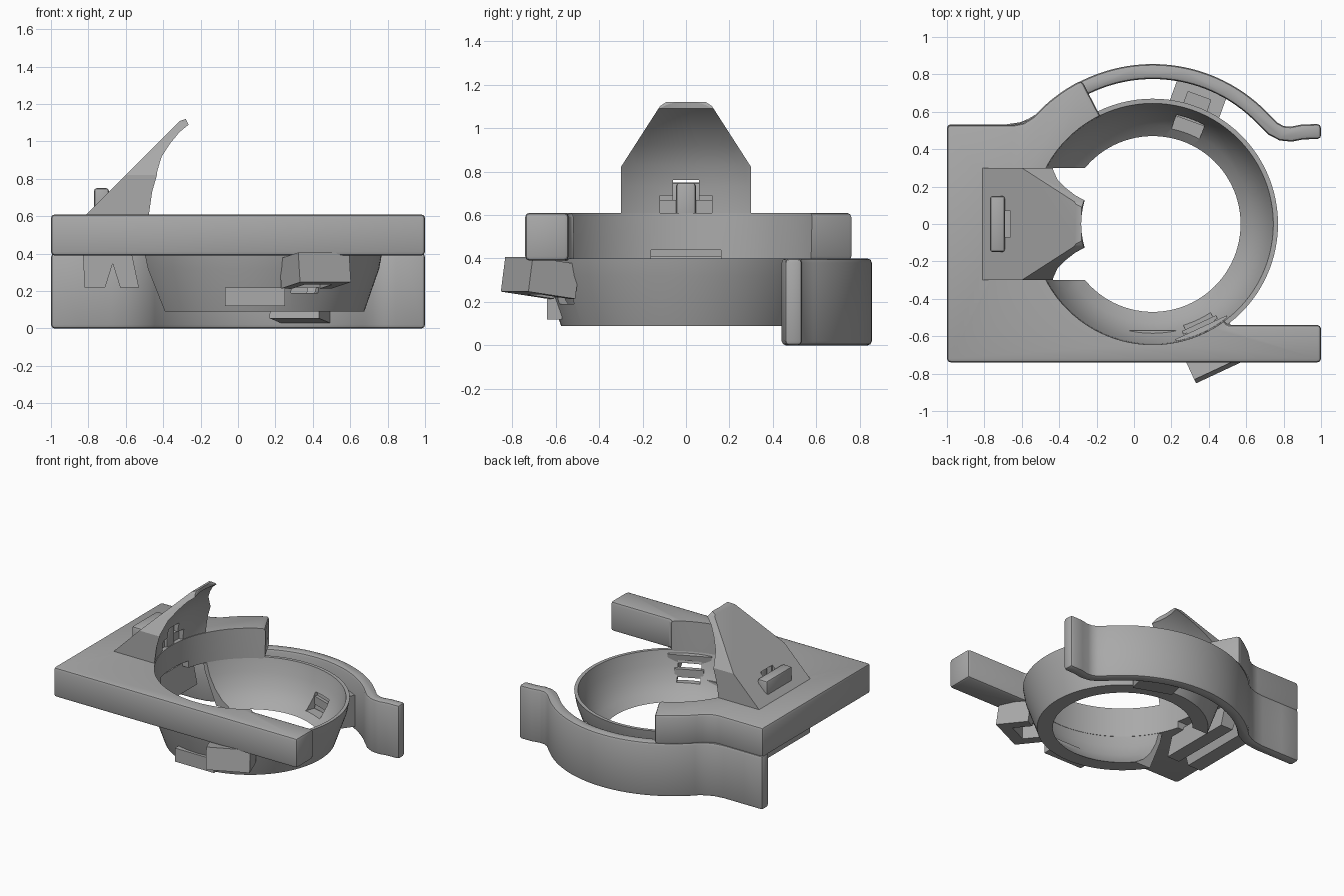
import bpy, bmesh
from math import radians, cos, sin, pi
from mathutils import Matrix, Vector

if "Cube" in bpy.data.objects:
    bpy.data.objects.remove(bpy.data.objects["Cube"])

CX = 0.1  # x of the ring axis

grey = bpy.data.materials.new("plain grey")
grey.use_nodes = True
grey.diffuse_color = (0.4, 0.4, 0.4, 1)
for node in grey.node_tree.nodes:
    if node.type == 'BSDF_PRINCIPLED':
        node.inputs["Base Color"].default_value = (0.4, 0.4, 0.4, 1)


def finish(name, bm):
    bmesh.ops.recalc_face_normals(bm, faces=bm.faces)
    mesh = bpy.data.meshes.new(name)
    bm.to_mesh(mesh)
    bm.free()
    mesh.materials.append(grey)
    ob = bpy.data.objects.new(name, mesh)
    bpy.context.collection.objects.link(ob)
    return ob


def prism(name, pts, a, b, axis='z'):
    """Extrude a 2D outline from a to b along an axis."""
    place = {'z': lambda u, v, w: (u, v, w),
             'y': lambda u, v, w: (u, w, v),
             'x': lambda u, v, w: (w, u, v)}[axis]
    bm = bmesh.new()
    lo = [bm.verts.new(place(u, v, a)) for u, v in pts]
    hi = [bm.verts.new(place(u, v, b)) for u, v in pts]
    bm.faces.new(lo)
    bm.faces.new(hi)
    for i in range(len(pts)):
        j = (i + 1) % len(pts)
        bm.faces.new((lo[i], lo[j], hi[j], hi[i]))
    return finish(name, bm)


def lathe(name, profile, seg=96):
    """Revolve a closed (radius, z) section about the ring axis."""
    bm = bmesh.new()
    rings = []
    for k in range(seg):
        t = 2 * pi * k / seg
        rings.append([bm.verts.new((CX + r * cos(t), r * sin(t), z)) for r, z in profile])
    n = len(profile)
    for k in range(seg):
        p, q = rings[k], rings[(k + 1) % seg]
        for i in range(n):
            j = (i + 1) % n
            bm.faces.new((p[i], p[j], q[j], q[i]))
    bmesh.ops.remove_doubles(bm, verts=bm.verts, dist=1e-5)
    return finish(name, bm)


def box(name, x, y, z):
    return prism(name, [(x[0], y[0]), (x[1], y[0]), (x[1], y[1]), (x[0], y[1])], *z)


def radial_box(name, deg, r, half, z, tilt=0):
    """Box reaching out from the ring axis at an angle."""
    ob = box(name, r, (-half, half), z)
    mid = Vector(((r[0] + r[1]) / 2, 0, (z[0] + z[1]) / 2))
    lean = Matrix.Translation(mid) @ Matrix.Rotation(radians(tilt), 4, 'Y') @ Matrix.Translation(-mid)
    ob.data.transform(Matrix.Translation((CX, 0, 0)) @ Matrix.Rotation(radians(deg), 4, 'Z') @ lean)
    return ob


def apply_mod(ob, mod):
    bpy.context.view_layer.objects.active = ob
    bpy.ops.object.modifier_apply(modifier=mod.name)


def boolean(ob, cutter, op='DIFFERENCE'):
    mod = ob.modifiers.new("cut", 'BOOLEAN')
    mod.operation, mod.object, mod.solver = op, cutter, 'EXACT'
    apply_mod(ob, mod)
    bpy.data.objects.remove(cutter)


def bevel(ob, width, segments=2):
    mod = ob.modifiers.new("bevel", 'BEVEL')
    mod.width, mod.segments = width, segments
    mod.limit_method, mod.angle_limit = 'ANGLE', radians(35)
    apply_mod(ob, mod)


def arc(r, start, end, steps):
    return [(CX + r * cos(radians(start + (end - start) * i / steps)),
             r * sin(radians(start + (end - start) * i / steps))) for i in range(steps + 1)]


# Base plate with front bar and back collar, opened by the ring bore
outline = [(-1, -.74), (1, -.74), (1, -.54), (.5, -.54), (CX, 0), (-.13, .48)]
outline += arc(.857, 116.3, 138, 8) + [(-.59, .54), (-.64, .53), (-1, .53)]
plate = prism("base_plate", outline, .39, .61)
bevel(plate, .02)
boolean(plate, lathe("bore", [(0, .2), (.64, .2), (.64, .4), (.65, .8), (0, .8)]))
boolean(plate, box("plate_slot", (-.71, -.66), (-.07, .07), (.3, .8)))
boolean(plate, box("wall_slot", (-.75, -.4), (-.16, .16), (.3, .44)))

# Tapered bowl ring with a gap on the plate side
ring = lathe("ring", [(.645, .4), (.67, .4), (.655, .32), (.575, .09), (.47, .09),
                      (.53, .14), (.58, .21), (.62, .3)])
boolean(ring, box("ring_gap", (-.8, CX - .1), (-.3, .3), (0, .6)))
for deg, z in ((70, (.13, .25)), (-65, (.19, .31))):
    boolean(ring, radial_box("ring_slot", deg, (.4, .8), .08, z))

# Curved back arm, a thick strip along a path
path = [(-1, .493), (-.85, .493), (-.68, .493), (-.6, .505), (-.55, .525)]
path += arc(.815, 137, 43, 40) + [(.745, .508), (.79, .485), (.84, .48), (.9, .492), (1, .495)]
left, right = [], []
for i, p in enumerate(path):
    a, b = Vector(path[max(i - 1, 0)]), Vector(path[min(i + 1, len(path) - 1)])
    d = (b - a).normalized()
    off = Vector((-d.y, d.x)) * .04
    left.append(tuple(Vector(p) + off))
    right.append(tuple(Vector(p) - off))
arm = prism("back_arm", left + right[::-1], 0, .4)
bevel(arm, .02)

# Leaning tongue: side profile crossed with a tapered front outline
tongue = prism("tongue", [(-.81, .61), (-.31, 1.11), (-.28, 1.12), (-.265, 1.09),
                          (-.265, .5), (-.81, .5)], -.4, .4, 'y')
boolean(tongue, prism("tongue_outline", [(-.3, .4), (.3, .4), (.3, .82), (.12, 1.1), (.09, 1.12),
                                         (-.09, 1.12), (-.12, 1.1), (-.3, .82)], -1, 0, 'x'), 'INTERSECT')
boolean(tongue, lathe("tongue_hollow", [(0, .3), (.645, .3), (.65, .61), (.635, .73), (.61, .83), (.56, .92),
                                        (.5, .99), (.44, 1.05), (.385, 1.09), (.375, 1.2), (0, 1.2)]))
boolean(tongue, box("clip_slot", (-.67, -.4), (-.06, .06), (.52, .76)))
boolean(tongue, box("pin_slot", (-.65, -.4), (-.12, .12), (.59, .69)))
boolean(tongue, box("tongue_hole", (-.71, -.66), (-.07, .07), (.3, .9)))

# Latch parts on the tongue
latch = box("tongue_latch", (-.77, -.69), (-.15, .15), (.58, .75))
bevel(latch, .015)
clip = box("tongue_clip", (-.64, -.55), (-.045, .045), (.54, .75))
bevel(clip, .015)
pin = box("tongue_pin", (-.64, -.57), (-.13, .13), (.61, .67))

# Outer clip housings on the ring
front_block = radial_box("front_clip_housing", -65, (.62, .86), .15, (.23, .39), -8)
boolean(front_block, radial_box("front_opening", -65, (.5, .78), .08, (.15, .33)))
back_block = radial_box("back_clip_housing", 70, (.6, .79), .14, (.04, .27), 8)
boolean(back_block, radial_box("back_opening", 70, (.64, .73), .065, (.1, .5)))
for deg, z in ((70, (.16, .22)), (-65, (.22, .28))):
    radial_box("ring_clip_pin", deg, (.585, .62), .1, z)

# Flat pad on the front of the ring
pad = box("front_pad", (-.07, .25), (-.64, -.57), (.12, .22))

# Two rails hanging below the plate
for name, pts in (("outer_rail", [(-.83, .41), (-.82, .22), (-.71, .22), (-.65, .41)]),
                  ("inner_rail", [(-.69, .41), (-.63, .22), (-.53, .22), (-.57, .41)])):
    prism(name, pts, -.28, .28, 'y')

# Smooth curved surfaces, keep hard edges
for ob in bpy.context.scene.objects:
    ob.select_set(ob.type == 'MESH')
bpy.ops.object.shade_smooth_by_angle(angle=radians(30))
